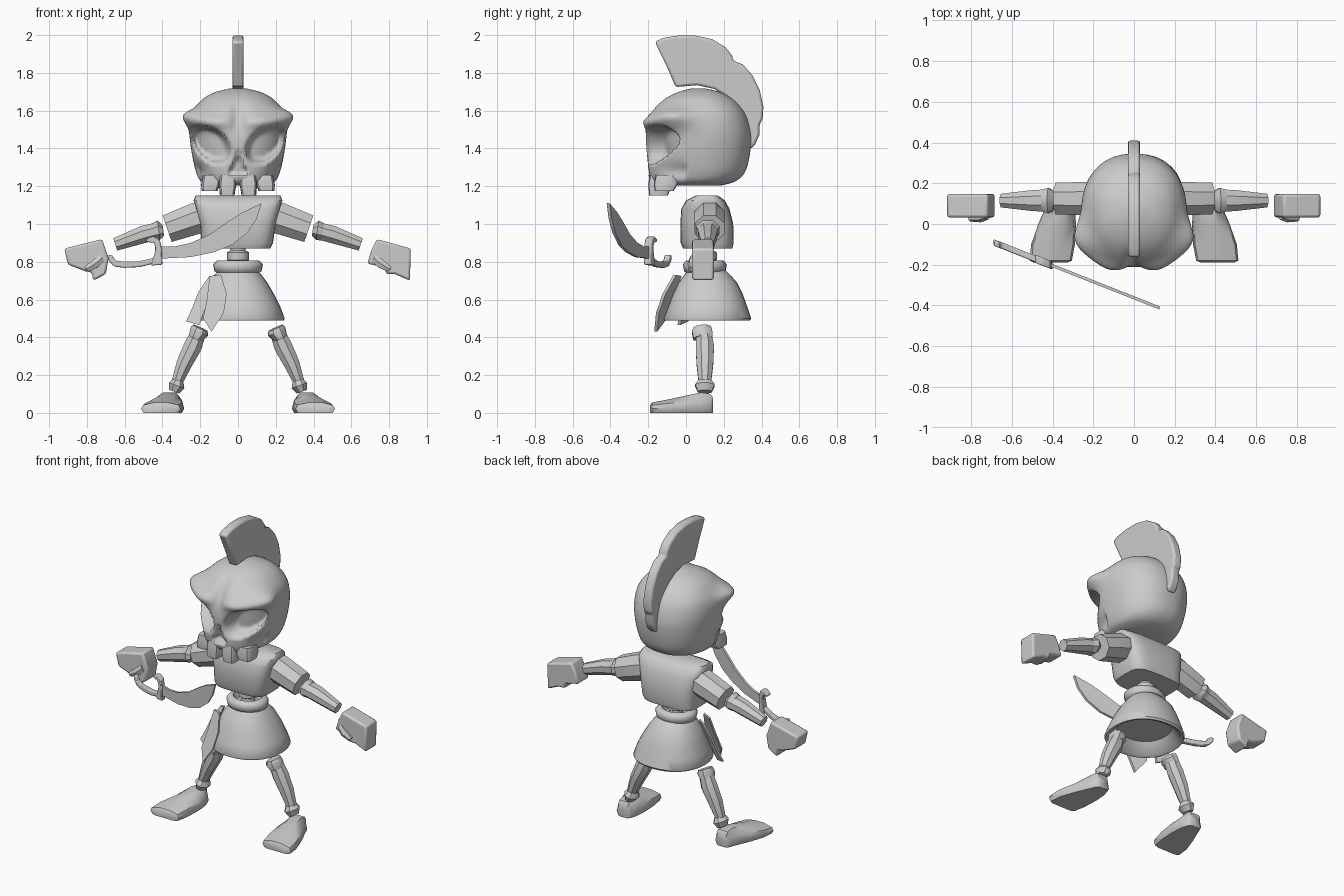
import bpy, bmesh, math
from mathutils import Vector

grey = bpy.data.materials.new("plain grey")
grey.diffuse_color = (0.6, 0.6, 0.6, 1)


def finish(name, bm, angle=40, bevel=0):
    bmesh.ops.recalc_face_normals(bm, faces=bm.faces)
    me = bpy.data.meshes.new(name)
    bm.to_mesh(me)
    bm.free()
    ob = bpy.data.objects.new(name, me)
    me.materials.append(grey)
    bpy.context.collection.objects.link(ob)
    if bevel:
        mod = ob.modifiers.new("soft edge", 'BEVEL')
        mod.width, mod.segments = bevel, 2
    bpy.ops.object.select_all(action='DESELECT')
    ob.select_set(True)
    bpy.context.view_layer.objects.active = ob
    bpy.ops.object.shade_smooth_by_angle(angle=math.radians(angle))
    return ob


def loft(name, rings, angle=40, bevel=0):
    """Skin a list of point rings and cap both ends."""
    bm = bmesh.new()
    vs = [[bm.verts.new(p) for p in r] for r in rings]
    n = len(vs[0])
    for a, b in zip(vs, vs[1:]):
        for i in range(n):
            bm.faces.new((a[i], a[(i + 1) % n], b[(i + 1) % n], b[i]))
    bm.faces.new(vs[0])
    bm.faces.new(vs[-1])
    return finish(name, bm, angle, bevel)


def oval(z, hw, y0, y1, n=32, e=2.0, cx=0):
    """Superellipse ring at height z, half width hw, from y0 to y1."""
    pts = []
    for i in range(n):
        t = 2 * math.pi * i / n
        c, s = math.cos(t), math.sin(t)
        f = lambda v: math.copysign(abs(v) ** (2 / e), v)
        pts.append(Vector((cx + hw * f(c), (y0 + y1) / 2 + (y1 - y0) / 2 * f(s), z)))
    return pts


def smooth_rows(rows, steps):
    """Catmull-Rom interpolation of table rows."""
    out = []
    for i in range(len(rows) - 1):
        p = [rows[max(0, min(len(rows) - 1, i + k))] for k in (-1, 0, 1, 2)]
        for s in range(steps):
            t = s / steps
            out.append([0.5 * (2 * b + (c - a) * t + (2 * a - 5 * b + 4 * c - d) * t * t
                        + (3 * b - a - 3 * c + d) * t ** 3) for a, b, c, d in zip(*p)])
    return out + [list(rows[-1])]


def limb(name, stations, n=8, angle=40, bevel=0):
    """Tube through (point, height radius, depth radius), rings across its axis."""
    axis = (Vector(stations[-1][0]) - Vector(stations[0][0])).normalized()
    depth = (Vector((0, 1, 0)) - axis * axis.y).normalized()
    up = axis.cross(depth)
    rings = []
    for p, ru, rd in stations:
        rings.append([Vector(p) + up * ru * math.cos(t) + depth * rd * math.sin(t)
                      for t in (2 * math.pi * (i + .5) / n for i in range(n))])
    return loft(name, rings, angle, bevel)


def plate(name, pts, place, half, bevel=0, angle=40):
    """Extrude a 2D outline; place(u, v, w) maps it to space."""
    return loft(name, [[place(u, v, w) for u, v in pts] for w in (-half, half)], angle, bevel)


def bump(*terms):
    return math.exp(-sum((d / r) ** 2 for d, r in terms))


# Skull: smooth egg with brow wings, eye sockets and nose opening pressed in
profile = [(1.205, .15, -.15, .19), (1.225, .195, -.185, .26), (1.27, .22, -.2, .31),
           (1.35, .24, -.205, .335), (1.45, .255, -.215, .345), (1.52, .257, -.215, .335),
           (1.58, .245, -.195, .315), (1.63, .215, -.155, .28), (1.67, .175, -.105, .235),
           (1.70, .115, -.04, .175), (1.718, .04, .03, .10)]
skull = loft("skull", [oval(*r, n=128, e=2.25) for r in smooth_rows(profile, 5)], 50)
for v in skull.data.vertices:
    x, y, z = v.co
    ax, side = abs(x), math.copysign(1, x)
    g = bump((ax - .25, .11), (y + .1, .11), (z - 1.56, .055))
    v.co.x += side * .07 * g
    v.co.z += .015 * g
    if y < 0:
        v.co.y -= .035 * bump((ax - .13, .08), (z - 1.54, .035))
        v.co.y += .03 * bump((x, .035), (z - 1.57, .09))
        u, w = ax - .14, z - 1.42
        d = (u / .1) ** 2 + ((w - .35 * u) / .09) ** 2
        s = max(0, min(1, (1.15 - d) / .6))
        v.co.y += .1 * s * s * (3 - 2 * s)
        if 1.265 < z < 1.375 and ax < .05 * (1.375 - z) / .11:
            v.co.y += .06
        v.co.x -= side * .02 * bump((ax - .23, .06), (z - 1.28, .04))

# Upper teeth
for x, hw, y, bottom in ((-.145, .05, -.115, 1.175), (-.055, .046, -.145, 1.152),
                         (.055, .046, -.145, 1.152), (.145, .05, -.115, 1.175)):
    loft("tooth", [oval(bottom, hw * .85, y - .05, y + .05, 12, 5, x * 1.04),
                   oval(1.21, hw, y - .055, y + .07, 12, 5, x),
                   oval(1.26, hw * .9, y - .045, y + .07, 12, 5, x * .97)], 40)

# Helmet crest
crest = [(-.165, 1.965), (-.12, 1.985), (-.04, 1.998), (.05, 1.998), (.14, 1.978), (.21, 1.935),
         (.245, 1.89), (.25, 1.865), (.3, 1.845), (.35, 1.79), (.39, 1.71), (.41, 1.62),
         (.405, 1.55), (.39, 1.53), (.388, 1.47), (.365, 1.42), (.34, 1.395), (.325, 1.44),
         (.32, 1.52), (.28, 1.60), (.22, 1.67), (.15, 1.715), (.06, 1.735), (-.055, 1.725),
         (-.1, 1.83)]
plate("crest", crest, lambda u, v, w: Vector((w, u, v)), .03, .018, 50)

# Chest, spine and belt
loft("chest", [oval(z, hw, a, b, 28, 4, cx) for z, hw, a, b, cx in (
    (.87, .18, -.015, .245, -.01), (.9, .19, -.028, .252, -.005), (1.0, .2, -.03, .25, 0),
    (1.08, .222, -.025, .23, 0), (1.125, .235, .0, .205, 0), (1.15, .225, .05, .17, 0))], 45)
loft("spine", [oval(z, r, .105 - r, .105 + r, 12) for z, r in
               ((.74, .045), (.80, .04), (.81, .058), (.85, .058), (.86, .04), (.88, .04))])
loft("belt", [oval(z, r, .1 - r * .88, .1 + r * .88, 24) for z, r in
              ((.735, .1), (.75, .125), (.785, .132), (.805, .115), (.808, .09), (.77, .075))], 60)

# Skirt: bell with a hollow underside
loft("skirt", [oval(z, r, .105 - f, .105 + b, 32, 2.2, cx) for z, r, f, b, cx in (
    (.76, .1, .09, .1, 0), (.73, .125, .115, .13, 0), (.69, .155, .145, .165, 0),
    (.63, .185, .175, .195, .005), (.56, .215, .2, .22, .01), (.5, .235, .225, .24, .012),
    (.488, .23, .22, .232, .012), (.495, .21, .2, .21, .012), (.56, .16, .15, .16, .01))], 50)

# Loincloth strips hanging over the skirt
strips = (("front_strip", [(-.15, .725), (-.09, .73), (-.06, .63), (-.075, .53), (-.14, .43),
                           (-.185, .5), (-.165, .6)], -.135),
          ("side_strip", [(-.12, .73), (-.155, .72), (-.21, .64), (-.24, .56), (-.275, .485),
                          (-.205, .465), (-.165, .58)], -.06))
for name, pts, y in strips:
    plate(name, pts, lambda u, v, w: Vector((u, y + w + (v - .49) * .42 - (u + .14) * .5, v)),
          .008, 0)

for s, tag in ((-1, "left"), (1, "right")):
    # Arms
    limb(tag + "_upper_arm", [((s * .17, 0.125, 1.045), .085, .08),
                              ((s * .22, .125, 1.03), .09, .088),
                              ((s * .375, .125, .975), .08, .085)], 8, 30)
    limb(tag + "_elbow", [((s * .395, .115, .965), .03, .05), ((s * .42, .115, .967), .056, .068),
                          ((s * .45, .115, .958), .05, .058)])
    limb(tag + "_forearm", [((s * .42, .115, .965), .048, .06), ((s * .5, .115, .945), .05, .055),
                            ((s * .65, .115, .892), .037, .036)])
    # Legs
    limb(tag + "_knee", [((s * .2, .085, .45), .045, .05), ((s * .205, .085, .43), .055, .058),
                         ((s * .225, .09, .395), .04, .055)], 8)
    limb(tag + "_shin", [((s * .215, .095, .41), .045, .045), ((s * .24, .1, .35), .052, .052),
                         ((s * .285, .1, .26), .045, .048), ((s * .322, .1, .165), .032, .036)], 8)
    limb(tag + "_ankle", [((s * .315, .1, .175), .03, .035), ((s * .325, .1, .145), .047, .056),
                          ((s * .338, .1, .112), .03, .04)], 8)
    # Shoes, splayed outwards, low at the toe
    rings = []
    for y, a, b, ha, hb in ((-.19, .33, .49, .035, .04), (-.18, .305, .513, .05, .055),
                            (-.1, .29, .505, .062, .07), (0, .285, .47, .075, .092),
                            (.08, .29, .435, .085, .108), (.13, .305, .415, .08, .1),
                            (.143, .32, .4, .065, .08)):
        m = (a + b) / 2
        rings.append([Vector((s * x, y, z)) for x, z in (
            (a + .012, 0), (b - .012, 0), (b, .022), (b - .01, ha * .8), (m + .035, hb),
            (m - .035, hb), (a + .01, ha * .85), (a, .022))])
    loft(tag + "_shoe", rings, 45)

# Mitten hands, each posed differently
hands = {"left": [(-.92, .87), (-.72, .92), (-.685, .82), (-.7, .735), (-.765, .7),
                  (-.775, .745), (-.81, .75), (-.9, .785)],
         "right": [(.915, .87), (.735, .92), (.705, .86), (.685, .79), (.775, .77),
                   (.785, .735), (.83, .735), (.91, .7)]}
for tag, pts in hands.items():
    s = -1 if tag == "left" else 1
    plate(tag + "_hand", pts, lambda u, v, w: Vector((u, .09 + w, v)), .058, .012, 30)
    limb(tag + "_thumb", [((s * .72, .04, .82), .025, .02), ((s * .755, .03, .79), .027, .022),
                          ((s * .805, .03, .76), .018, .018)], 6)


# Curved sword lying in a slanted upright plane
def slant(u, v, w):
    return Vector((u, -.09 - .395 * (u + .69) + w, v))


plate("blade", [(-.44, .88), (-.34, .88), (-.25, .9), (-.15, .945), (-.05, 1.015), (.02, 1.06),
                (.125, 1.11), (.1, 1.03), (.05, .955), (-.03, .89), (-.13, .85), (-.25, .825),
                (-.44, .815)], slant, .008)
plate("guard", [(-.46, .78), (-.4, .785), (-.405, .88), (-.415, .92), (-.45, .935), (-.485, .92),
                (-.485, .905), (-.445, .9), (-.435, .87)], slant, .02, .006)
plate("grip", [(-.69, .835), (-.665, .835), (-.65, .807), (-.6, .8), (-.52, .803), (-.43, .825),
               (-.43, .795), (-.52, .772), (-.6, .768), (-.655, .775), (-.685, .805)],
      slant, .016, .006)
